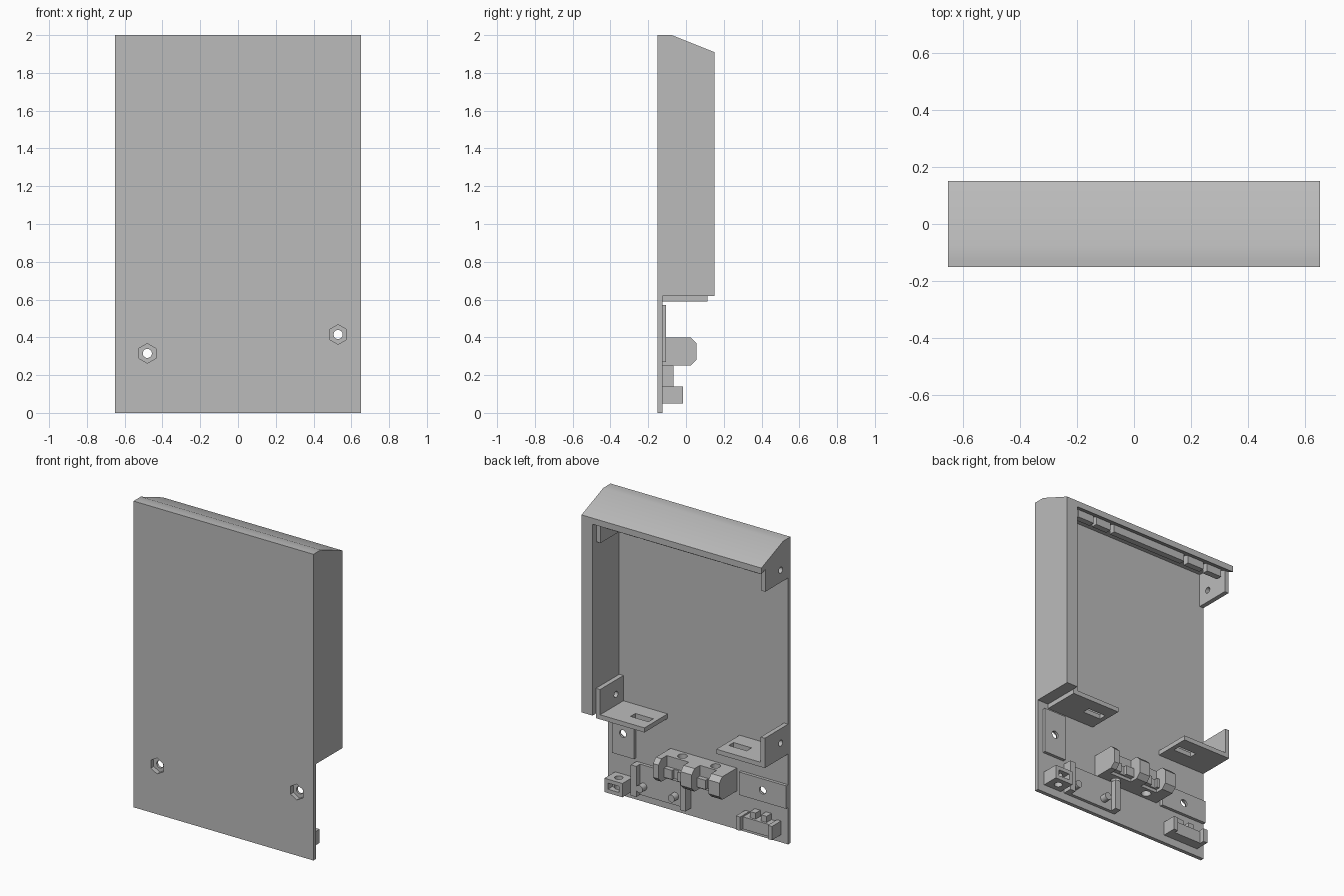
import bpy, bmesh, math
from mathutils import Matrix, Vector

cube = bpy.data.objects.get("Cube")
if cube:
    bpy.data.objects.remove(cube, do_unlink=True)

GREY = (0.5, 0.5, 0.5, 1)
mat = bpy.data.materials.new("plain_grey")
mat.use_nodes = True
mat.diffuse_color = GREY
mat.node_tree.nodes["Principled BSDF"].inputs["Base Color"].default_value = GREY

FRONT, BACK = -0.15, -0.125      # faces of the panel
MID = -0.04                      # mirror line of the holders


def finish(name, bm):
    bmesh.ops.recalc_face_normals(bm, faces=bm.faces)
    me = bpy.data.meshes.new(name)
    bm.to_mesh(me)
    bm.free()
    me.materials.append(mat)
    ob = bpy.data.objects.new(name, me)
    bpy.context.collection.objects.link(ob)
    return ob


def box(name, x, y, z):
    """Box from (low, high) pairs."""
    bm = bmesh.new()
    bmesh.ops.create_cube(bm, size=1)
    for v in bm.verts:
        v.co = Vector([(a + b) / 2 + c * abs(b - a) for c, (a, b) in zip(v.co, (x, y, z))])
    return finish(name, bm)


def prism(name, profile, x):
    """Side profile of (y, z) points pushed along x."""
    bm = bmesh.new()
    face = bm.faces.new([bm.verts.new((x[0], y, z)) for y, z in profile])
    side = bmesh.ops.extrude_face_region(bm, geom=[face])["geom"]
    verts = [g for g in side if isinstance(g, bmesh.types.BMVert)]
    bmesh.ops.translate(bm, verts=verts, vec=(x[1] - x[0], 0, 0))
    return finish(name, bm)


def rod(name, centre, radius, length, axis, sides=24):
    """Cylinder or hexagon along the named axis."""
    turn = {"X": Matrix.Rotation(math.pi / 2, 4, "Y"),
            "Y": Matrix.Rotation(math.pi / 2, 4, "X"), "Z": Matrix()}[axis]
    bm = bmesh.new()
    bmesh.ops.create_cone(bm, cap_ends=True, segments=sides, radius1=radius, radius2=radius,
                          depth=length, matrix=Matrix.Translation(centre) @ turn)
    return finish(name, bm)


def cut(ob, *cutters):
    for c in cutters:
        mod = ob.modifiers.new("cut", "BOOLEAN")
        mod.operation, mod.solver, mod.object = "DIFFERENCE", "EXACT", c
        bpy.context.view_layer.objects.active = ob
        bpy.ops.object.modifier_apply(modifier=mod.name)
        bpy.data.objects.remove(c, do_unlink=True)


# Front panel with two hexagonal nut pockets, and the pads behind them
panel = box("front_panel", (-0.65, 0.65), (FRONT, BACK), (0, 2))
pads = [("left_pad", 0.53, 0.415, (0.45, 0.61), (0.27, 0.57)),
        ("right_pad", -0.48, 0.315, (-0.65, -0.31), (0.24, 0.39))]
for name, hx, hz, px, pz in pads:
    pad = box(name, px, (BACK, -0.105), pz)
    for part in (panel, pad):
        cut(part, rod("pocket", (hx, FRONT, hz), 0.052, 0.06, "Y", 6),
            rod("hole", (hx, FRONT, hz), 0.024, 0.3, "Y"))

# Side wall and sloping top hood
box_top = [(BACK, 2), (-0.075, 2), (0.15, 1.91)]
prism("side_wall", [(BACK, 0.62)] + box_top + [(0.15, 0.62)], (0.57, 0.65))
prism("top_hood", box_top + [(0.15, 1.87), (-0.075, 1.96), (BACK, 1.96)], (-0.65, 0.57))
for i, span in enumerate([(0.4, 0.52), (0.27, 0.38), (-0.31, 0.24), (-0.46, -0.34), (-0.6, -0.49)]):
    box(f"hood_rib_{i + 1}", span, (0.06, 0.1), (1.84, 1.91))

# Corner holders, mirrored: upper ears, lower ears and slotted shelves
for label, s in (("left", 1), ("right", -1)):
    def mx(a, b):
        return tuple(sorted((MID + s * a, MID + s * b)))
    ear_x = MID + s * 0.595
    upper = prism(f"{label}_upper_ear",
                  [(BACK, 1.74), (0.11, 1.74), (0.11, 1.9), (-0.075, 1.97), (BACK, 1.97)], mx(0.58, 0.61))
    cut(upper, rod("hole", (ear_x, -0.05, 1.82), 0.02, 0.06, "X"))
    lower = box(f"{label}_lower_ear", mx(0.58, 0.61), (BACK, 0.115), (0.59, 0.785))
    cut(lower, rod("hole", (ear_x, -0.05, 0.69), 0.02, 0.06, "X"))
    shelf = box(f"{label}_shelf", mx(0.26, 0.58), (BACK, 0.115), (0.59, 0.62))
    cut(shelf, box("slot", mx(0.29, 0.42), (-0.02, 0.03), (0.5, 0.7)))

# Twin holder block: drilled body, ledge and three chamfered cheeks
body = box("holder_body", (-0.28, 0.2), (BACK, -0.03), (0.25, 0.4))
ledge = box("holder_ledge", (-0.26, 0.18), (-0.03, 0.0), (0.27, 0.33))
for x in (0.08, -0.16):
    cut(body, rod("hole", (x, -0.078, 0.32), 0.03, 0.3, "Z"))
    cut(ledge, box("gap", (x - 0.02, x + 0.02), (-0.02, 0.1), (0.2, 0.5)))
cheek = [(-0.04, 0.25), (0.025, 0.25), (0.055, 0.28), (0.055, 0.37), (0.025, 0.4), (-0.04, 0.4)]
for name, span in (("left", (0.16, 0.2)), ("middle", (-0.08, 0.0)), ("right", (-0.28, -0.2))):
    prism(f"{name}_cheek", cheek, span)

# Small board seat with end posts and locating pins
box("board_seat", (0.07, 0.44), (BACK, -0.105), (0.05, 0.25))
for name, x, pin in (("left", 0.425, 0.38), ("right", 0.07, 0.15)):
    box(f"{name}_seat_post", (x - 0.02, x + 0.02), (BACK, -0.065), (0.05, 0.25))
    rod(f"{name}_seat_pin", (pin, -0.09, 0.11), 0.024, 0.06, "Y")

# Corner socket with a drilled top and an open back
socket = box("corner_socket", (0.47, 0.6), (BACK, -0.015), (0.05, 0.14))
cut(socket, rod("hole", (0.535, -0.07, 0.1), 0.025, 0.2, "Z"),
    box("mouth", (0.495, 0.575), (-0.06, 0.05), (0.075, 0.115)))

# Bottom connector: base, end posts and two lugs
box("connector_base", (-0.6, -0.34), (BACK, -0.06), (0.05, 0.13))
for name, x in (("left", -0.355), ("right", -0.585)):
    box(f"{name}_connector_post", (x - 0.015, x + 0.015), (BACK, -0.03), (0.05, 0.14))
for name, x in (("left", -0.43), ("right", -0.51)):
    box(f"{name}_connector_lug", (x - 0.02, x + 0.02), (BACK, -0.075), (0.13, 0.17))

# Smooth the round holes and pins, keep the edges crisp
bpy.ops.object.select_all(action="DESELECT")
for ob in bpy.context.collection.objects:
    if ob.type == "MESH" and ob.data.materials and ob.data.materials[0] == mat:
        ob.select_set(True)
        bpy.context.view_layer.objects.active = ob
bpy.ops.object.shade_smooth_by_angle(angle=math.radians(30))
